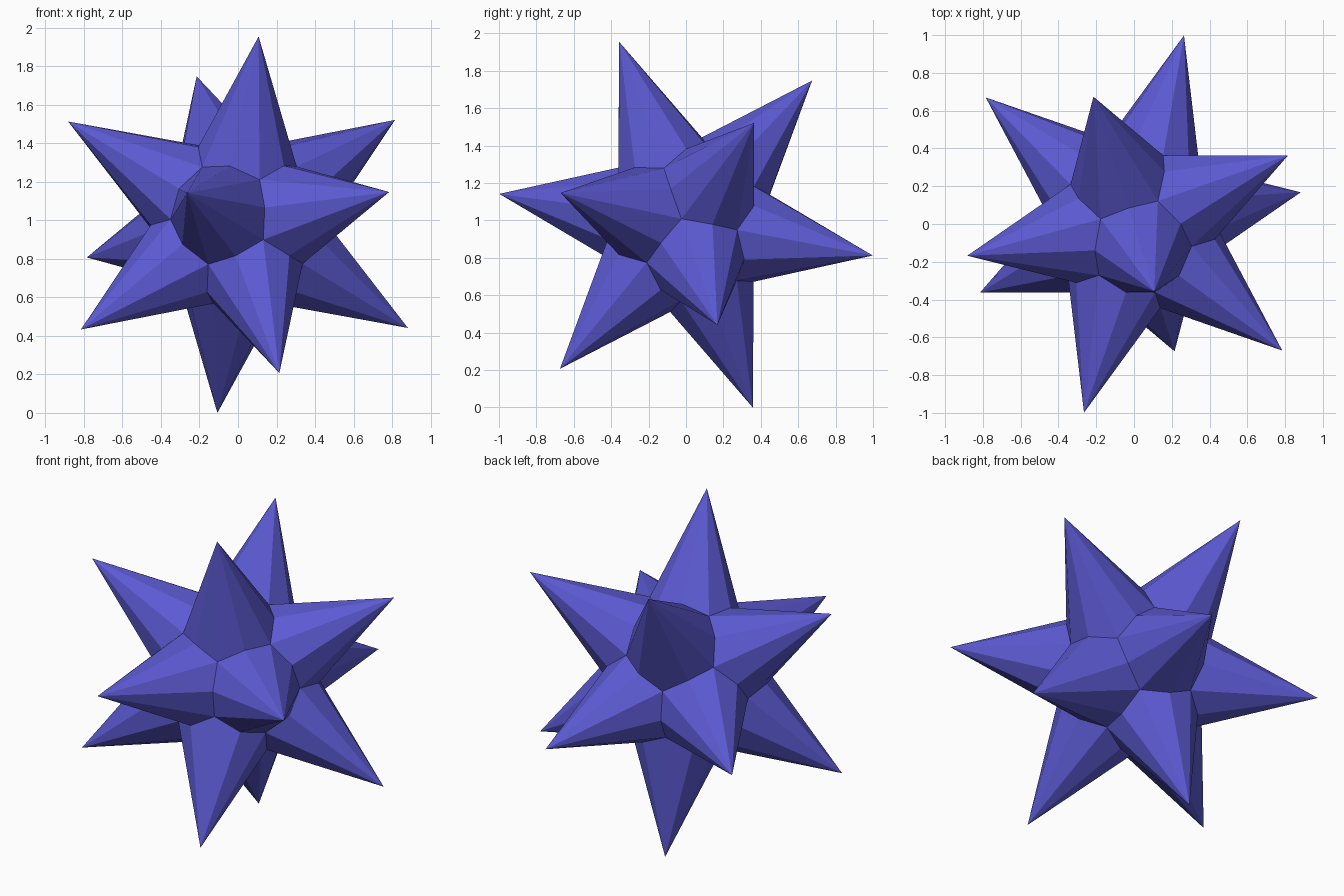
import bpy
import bmesh
from mathutils import Matrix, Vector

cube = bpy.data.objects.get("Cube")
if cube:
    bpy.data.objects.remove(cube, do_unlink=True)

TIP, EDGE_MID, CORNER = 1.046, 0.475, 0.445   # distances from the centre
TOP_DIR = Vector((0.107, -0.357, 0.977))      # axis of the topmost spike
FRONT_DIR = Vector((-0.265, -1.0, 0.165))     # axis of the frontmost spike


def frame(a, b):
    """Orthonormal frame with its first axis along a and second towards b."""
    x = a.normalized()
    y = (b - x * b.dot(x)).normalized()
    return Matrix((x, y, x.cross(y))).transposed()


# Twelve spike directions: the corners of an icosahedron
bm = bmesh.new()
bmesh.ops.create_icosphere(bm, subdivisions=1, radius=1.0)
top = max(bm.verts, key=lambda v: v.co.z)
neighbour = top.link_edges[0].other_vert(top)
turn = frame(TOP_DIR, FRONT_DIR) @ frame(top.co, neighbour.co).transposed()
bmesh.ops.rotate(bm, verts=bm.verts, cent=(0, 0, 0), matrix=turn)

# Valleys: a point between each two spikes and one between each three
bmesh.ops.bisect_edges(bm, edges=bm.edges, cuts=1)
bmesh.ops.poke(bm, faces=bm.faces)

# Pull the tips out: ten edges meet at a tip, six at a corner, four at a midpoint
radius = {10: TIP, 6: CORNER, 4: EDGE_MID}
for v in bm.verts:
    v.co = v.co.normalized() * radius[len(v.link_edges)]
bmesh.ops.recalc_face_normals(bm, faces=bm.faces)

# Stand the star on its lowest tip
ground = min(v.co.z for v in bm.verts)
bmesh.ops.translate(bm, vec=(0, 0, -ground), verts=bm.verts)

mesh = bpy.data.meshes.new("spiked_star")
bm.to_mesh(mesh)
bm.free()
star = bpy.data.objects.new("spiked_star", mesh)
bpy.context.collection.objects.link(star)

# Violet blue surface
colour = (0.107, 0.102, 0.645, 1.0)
mat = bpy.data.materials.new("violet_blue")
mat.use_nodes = True
mat.diffuse_color = colour
mat.node_tree.nodes["Principled BSDF"].inputs["Base Color"].default_value = colour
mesh.materials.append(mat)
